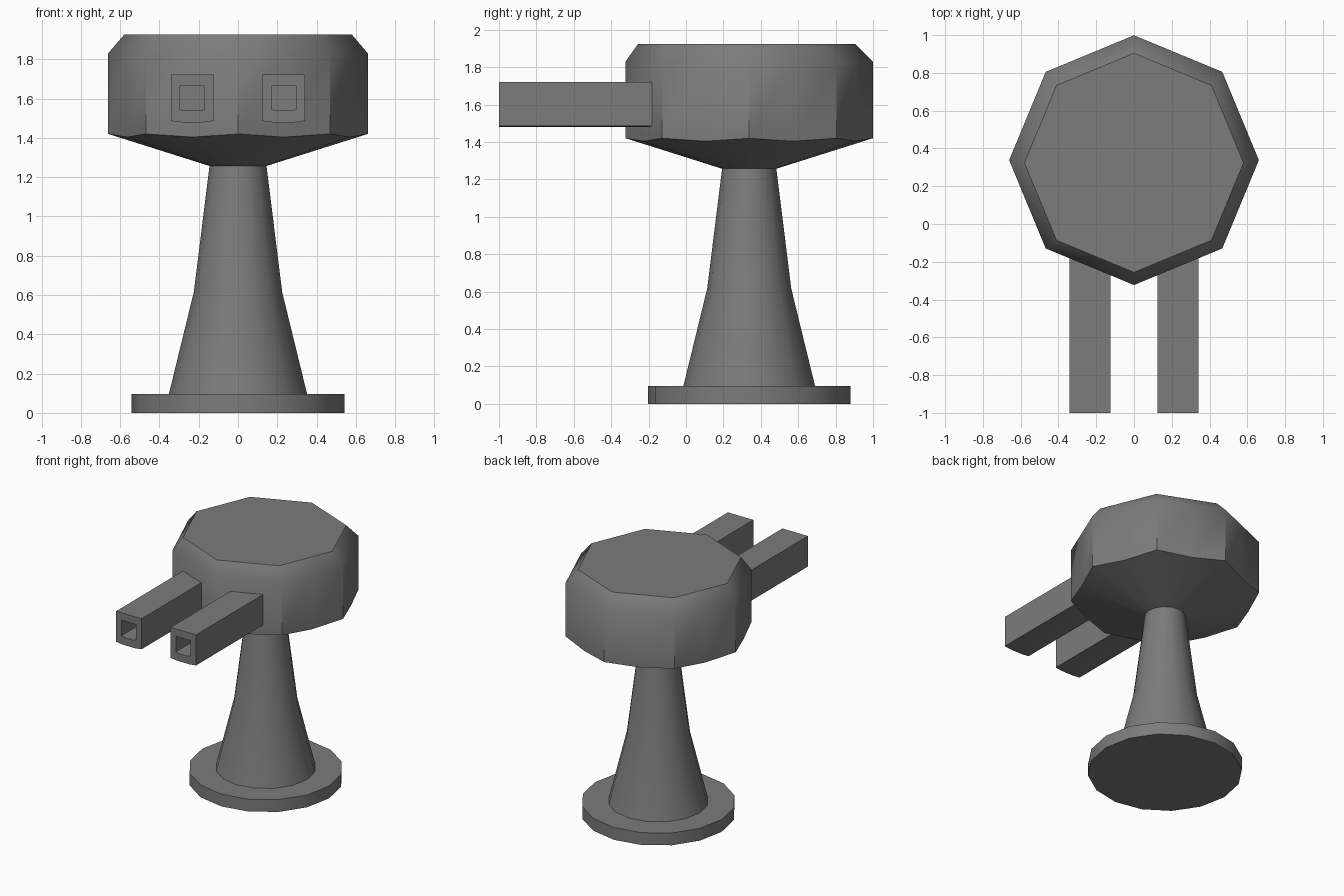
import bpy, bmesh, math

if "Cube" in bpy.data.objects:
    bpy.data.objects.remove(bpy.data.objects["Cube"])

CY = 0.338          # y of the vertical axis
N = 16
MID = math.cos(math.pi / 8)

# Dark grey metal
DARK = bpy.data.materials.new("dark_grey")
DARK.diffuse_color = (0.2, 0.2, 0.2, 1)
DARK.use_nodes = True
DARK.node_tree.nodes["Principled BSDF"].inputs["Base Color"].default_value = DARK.diffuse_color


def finish(name, bm, angle=30):
    bmesh.ops.recalc_face_normals(bm, faces=bm.faces)
    me = bpy.data.meshes.new(name)
    bm.to_mesh(me)
    bm.free()
    me.materials.append(DARK)
    ob = bpy.data.objects.new(name, me)
    bpy.context.collection.objects.link(ob)
    bpy.ops.object.select_all(action='DESELECT')
    ob.select_set(True)
    bpy.context.view_layer.objects.active = ob
    bpy.ops.object.shade_smooth_by_angle(angle=math.radians(angle))
    return ob


def bridge(bm, a, b):
    n = len(a)
    for i in range(n):
        j = (i + 1) % n
        bm.faces.new((a[i], a[j], b[j], b[i]))


def lathe(name, profile, cap_start=False, cap_end=False, angle=30):
    """Profile rows: radius, z at corners, octagonal?, z drop at edge middles, y shift."""
    bm = bmesh.new()
    rings = []
    for r, z, octagonal, drop, shift in profile:
        ring = []
        for i in range(N):
            a = 2 * math.pi * i / N
            odd = octagonal and i % 2
            rr = r * MID if odd else r
            ring.append(bm.verts.new((rr * math.cos(a), CY + shift + rr * math.sin(a),
                                      z - drop if odd else z)))
        rings.append(ring)
    for a, b in zip(rings, rings[1:]):
        bridge(bm, a, b)
    if cap_start:
        bm.faces.new(rings[0])
    if cap_end:
        bm.faces.new(rings[-1])
    return finish(name, bm, angle)


# Round foot plate and flared column
lathe("pedestal", [(0.541, 0, False, 0, 0), (0.541, 0.095, False, 0, 0),
                   (0.352, 0.095, False, 0, 0), (0.225, 0.615, False, 0, 0),
                   (0.145, 1.257, False, 0, 0)], cap_start=True)

# Octagonal head with conical underside and softly shaded chamfer
lathe("turret_head", [(0.145, 1.257, False, 0, 0), (0.661, 1.42, True, 0.016, 0),
                      (0.661, 1.83, True, 0, 0), (0.58, 1.925, True, 0, -0.014)],
      cap_end=True, angle=43)


# Square hollow barrels, slightly bowed underneath
def barrel(name, side):
    cx = 0.233

    def ring(bm, hw, z0, z1, y):
        pts = [(-hw, z1), (hw, z1), (hw, z0 + 0.007), (hw * 0.5, z0),
               (-hw * 0.5, z0), (-hw, z0 + 0.007)]
        # y=None: follow the slanted head face
        return [bm.verts.new((side * (cx + x),
                              -0.318 + 0.414 * (cx + x) if y is None else y, z))
                for x, z in pts]

    bm = bmesh.new()
    outer = (0.109, 1.479, 1.722)
    inner = (0.063, 1.538, 1.664)
    rings = [ring(bm, *outer, None), ring(bm, *outer, -1.0),
             ring(bm, *inner, -1.0), ring(bm, *inner, -0.4)]
    for a, b in zip(rings, rings[1:]):
        bridge(bm, a, b)
    bm.faces.new(rings[-1])
    bm.faces.new(rings[0])
    finish(name, bm)


barrel("left_barrel", -1)
barrel("right_barrel", 1)
